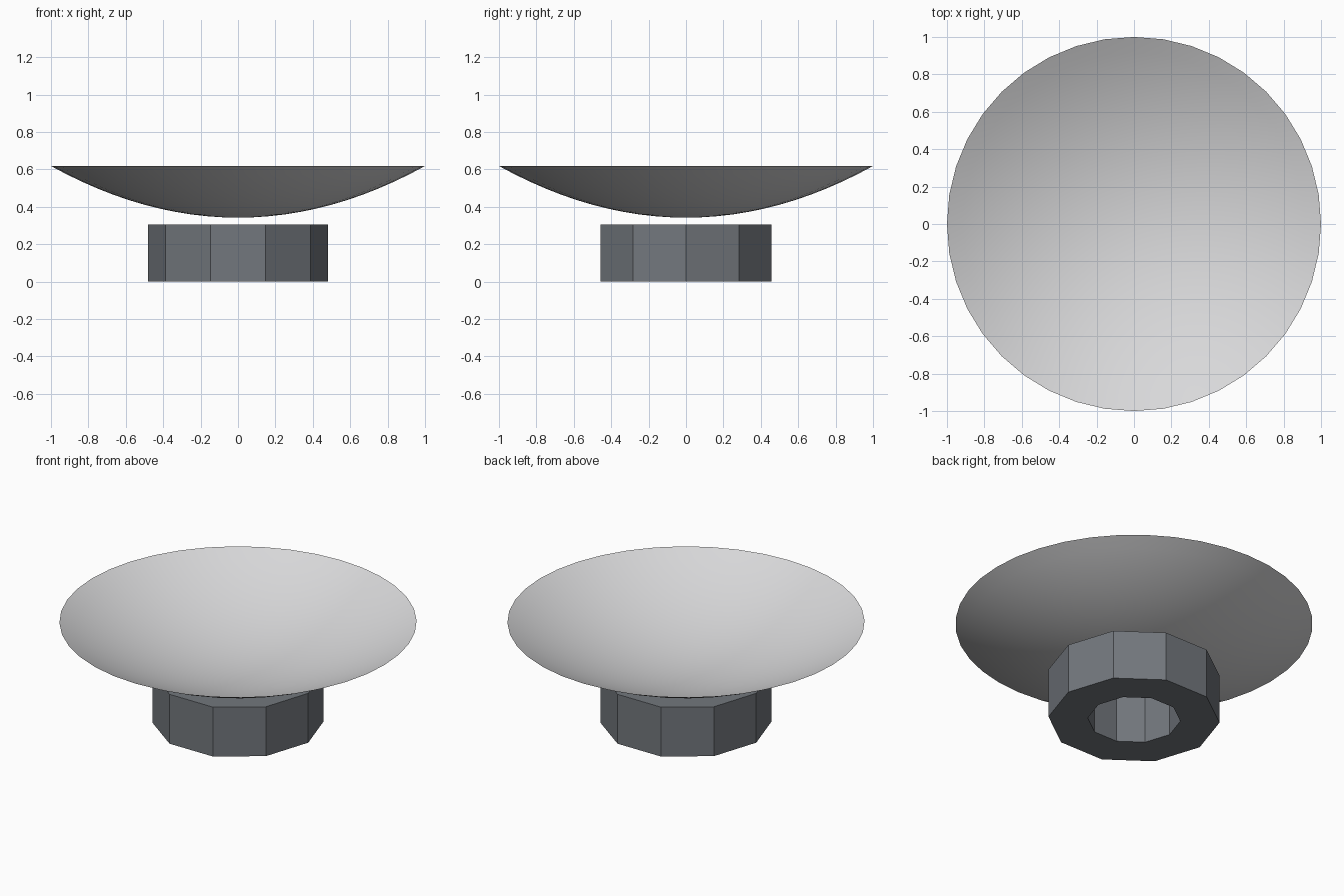
import bpy
import bmesh
import math

cube = bpy.data.objects.get("Cube")
if cube:
    bpy.data.objects.remove(cube, do_unlink=True)


def make_material(name, rgb):
    mat = bpy.data.materials.new(name)
    mat.use_nodes = True
    mat.diffuse_color = (*rgb, 1.0)
    mat.node_tree.nodes["Principled BSDF"].inputs["Base Color"].default_value = (*rgb, 1.0)
    return mat


def lathe(name, profile, sides, mat, closed=False, smooth=False):
    """Revolve (radius, z) points about z; a zero radius becomes one pole vertex."""
    bm = bmesh.new()
    rings = []
    for r, z in profile:
        if r == 0:
            rings.append([bm.verts.new((0, 0, z))] * sides)
        else:
            rings.append([bm.verts.new((r * math.cos(math.tau * i / sides),
                                        r * math.sin(math.tau * i / sides), z))
                          for i in range(sides)])
    pairs = list(zip(rings, rings[1:]))
    if closed:
        pairs.append((rings[-1], rings[0]))
    for a, b in pairs:
        for i in range(sides):
            j = (i + 1) % sides
            corners = list(dict.fromkeys((a[i], b[i], b[j], a[j])))
            bm.faces.new(corners).smooth = smooth
    mesh = bpy.data.meshes.new(name)
    bm.to_mesh(mesh)
    bm.free()
    mesh.materials.append(mat)
    obj = bpy.data.objects.new(name, mesh)
    bpy.context.collection.objects.link(obj)
    return obj


light_grey = make_material("light grey", (0.69, 0.69, 0.70))
slate_grey = make_material("slate grey", (0.17, 0.185, 0.205))

# Ten-sided base ring with a hole right through it
lathe("base_ring", [(0.26, 0), (0.48, 0), (0.48, 0.305), (0.26, 0.305)],
      10, slate_grey, closed=True)

# Shallow parabolic dish, a thin sheet floating just above the base
STEPS = 12
dish_profile = [(k / STEPS, 0.342 + 0.276 * (k / STEPS) ** 2) for k in range(STEPS + 1)]
lathe("dish", dish_profile, 40, light_grey, smooth=True)
